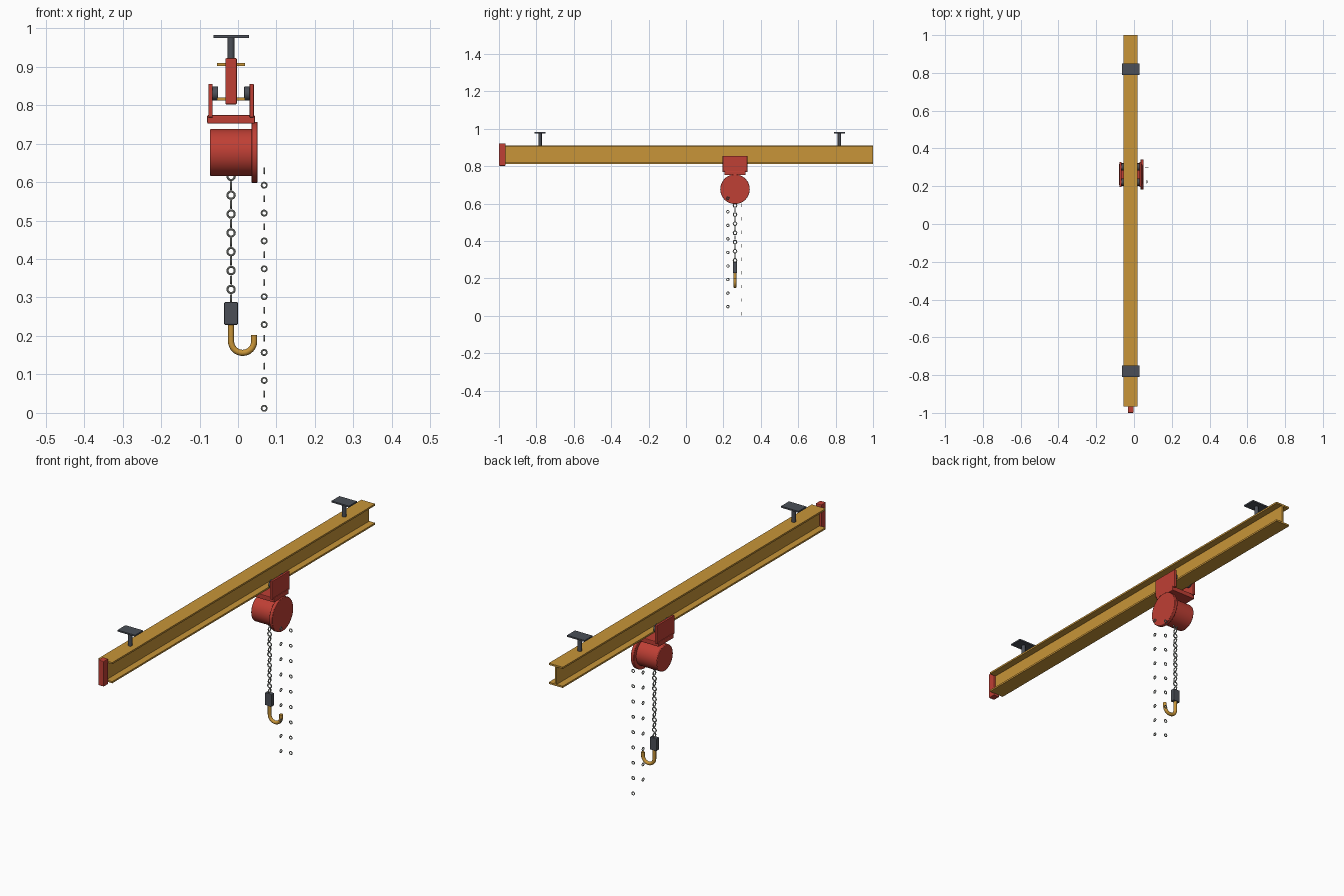
import bpy, bmesh, math
from mathutils import Vector, Matrix

if "Cube" in bpy.data.objects:
    bpy.data.objects.remove(bpy.data.objects["Cube"])

CX = -0.018   # beam centre line
HY = 0.262    # hoist position along the beam


def material(name, rgb):
    m = bpy.data.materials.new(name)
    m.use_nodes = True
    m.diffuse_color = (*rgb, 1)
    bsdf = next(n for n in m.node_tree.nodes if n.type == 'BSDF_PRINCIPLED')
    bsdf.inputs["Base Color"].default_value = (*rgb, 1)
    return m


OCHRE = material("ochre paint", (0.58, 0.30, 0.04))
RED = material("red paint", (0.52, 0.05, 0.035))
DARK = material("dark steel", (0.07, 0.078, 0.095))
GREY = material("chain steel", (0.35, 0.37, 0.34))


def finish(obj, name, mat, bevel=0, smooth=False):
    obj.name = name
    obj.data.materials.append(mat)
    if bevel:
        mod = obj.modifiers.new("soft edge", 'BEVEL')
        mod.width = bevel
        mod.segments = 2
        mod.limit_method = 'ANGLE'
    if smooth:
        bpy.ops.object.select_all(action='DESELECT')
        obj.select_set(True)
        bpy.context.view_layer.objects.active = obj
        bpy.ops.object.shade_smooth_by_angle(angle=math.radians(35))
    return obj


def box(name, mat, x, y, z, bevel=0):
    """Box from (min, max) pairs."""
    lo, hi = Vector((x[0], y[0], z[0])), Vector((x[1], y[1], z[1]))
    bpy.ops.mesh.primitive_cube_add(size=1, location=(lo + hi) / 2)
    obj = bpy.context.object
    for v in obj.data.vertices:
        v.co *= hi - lo
    return finish(obj, name, mat, bevel)


def cylinder(name, mat, radius, start, end, sides=48, bevel=0):
    a, b = Vector(start), Vector(end)
    turn = (b - a).to_track_quat('Z', 'Y').to_euler()
    bpy.ops.mesh.primitive_cylinder_add(vertices=sides, radius=radius, depth=(b - a).length,
                                        location=(a + b) / 2, rotation=turn)
    return finish(bpy.context.object, name, mat, bevel, True)


def links(name, rings, radius, wire):
    """Round chain links; each ring is (centre, axis letter)."""
    bm = bmesh.new()
    n, k = 20, 8
    for centre, axis in rings:
        turn = Matrix.Rotation(math.pi / 2, 4, 'Y' if axis == 'X' else 'X')
        place = Matrix.Translation(centre) @ turn
        grid = []
        for i in range(n):
            a = math.tau * i / n
            row = []
            for j in range(k):
                b = math.tau * j / k
                r = radius + wire * math.cos(b)
                row.append(bm.verts.new(place @ Vector((r * math.cos(a), r * math.sin(a), wire * math.sin(b)))))
            grid.append(row)
        for i in range(n):
            for j in range(k):
                i2, j2 = (i + 1) % n, (j + 1) % k
                bm.faces.new((grid[i][j], grid[i2][j], grid[i2][j2], grid[i][j2]))
    mesh = bpy.data.meshes.new(name)
    bm.to_mesh(mesh)
    bm.free()
    obj = bpy.data.objects.new(name, mesh)
    bpy.context.collection.objects.link(obj)
    return finish(obj, name, GREY, smooth=True)


# I-beam: one profile extruded along y
half, web, low, high, thick = 0.0365, 0.005, 0.812, 0.910, 0.008
right = [(half, low), (half, low + thick), (web, low + thick),
         (web, high - thick), (half, high - thick), (half, high)]
profile = right + [(-x, z) for x, z in reversed(right)]
bm = bmesh.new()
face = bm.faces.new([bm.verts.new((CX + x, -0.967, z)) for x, z in profile])
ext = bmesh.ops.extrude_face_region(bm, geom=[face])
bmesh.ops.translate(bm, vec=(0, 1.967, 0), verts=[g for g in ext['geom'] if isinstance(g, bmesh.types.BMVert)])
bmesh.ops.recalc_face_normals(bm, faces=bm.faces)
mesh = bpy.data.meshes.new("beam")
bm.to_mesh(mesh)
bm.free()
beam = bpy.data.objects.new("beam", mesh)
bpy.context.collection.objects.link(beam)
finish(beam, "beam", OCHRE)

# End stop and ceiling hangers
box("end_stop", RED, (CX - 0.015, CX + 0.015), (-1, -0.965), (0.802, 0.922), 0.003)
for label, y in (("front", -0.78), ("back", 0.82)):
    cylinder(label + "_hanger_rod", DARK, 0.009, (CX, y, 0.908), (CX, y, 0.977), 16)
    box(label + "_hanger_plate", DARK, (CX - 0.046, CX + 0.046), (y - 0.03, y + 0.03), (0.975, 0.982))

# Trolley: side plates, wheels and cross bar
for label, s in (("left", 1), ("right", -1)):
    xs = sorted((CX + s * 0.048, CX + s * 0.059))
    box(label + "_trolley_plate", RED, xs, (HY - 0.066, HY + 0.066), (0.768, 0.855), 0.002)
    for end, dy in (("front", -0.04), ("back", 0.04)):
        cylinder(f"{label}_{end}_wheel", DARK, 0.018, (CX + s * 0.034, HY + dy, 0.830),
                 (CX + s * 0.049, HY + dy, 0.830), 24, 0.001)
box("trolley_cross_bar", RED, (CX - 0.062, CX + 0.062), (HY - 0.056, HY + 0.056), (0.752, 0.774), 0.003)

# Hoist drum and its round cover
cylinder("hoist_drum", RED, 0.061, (-0.073, HY, 0.677), (0.037, HY, 0.677), 48, 0.003)
cylinder("hoist_cover", RED, 0.079, (0.035, HY, 0.677), (0.051, HY, 0.677), 48, 0.002)

# Load chain with alternating links
links("load_chain", [((CX, HY, 0.615 - 0.0245 * i), 'X' if i % 2 else 'Y') for i in range(14)], 0.0095, 0.0027)

# Hook block and hook
box("hook_block", DARK, (CX - 0.018, CX + 0.018), (HY - 0.011, HY + 0.011), (0.229, 0.288), 0.003)
path = [(CX, 0.235)]
for i in range(17):
    a = math.pi + math.pi * i / 16
    path.append((0.012 + 0.030 * math.cos(a), 0.186 + 0.030 * math.sin(a)))
path.append((0.042, 0.202))
curve = bpy.data.curves.new("hook", 'CURVE')
curve.dimensions = '3D'
curve.bevel_depth = 0.008
curve.bevel_resolution = 4
curve.use_fill_caps = True
spline = curve.splines.new('POLY')
spline.points.add(len(path) - 1)
for p, (x, z) in zip(spline.points, path):
    p.co = (x, HY, z, 1)
hook = bpy.data.objects.new("hook", curve)
bpy.context.collection.objects.link(hook)
finish(hook, "hook", OCHRE)

# Hand chain: two strands of spaced links
strands = (("front", -0.038, 0.629, 'X'), ("back", 0.036, 0.592, 'Y'))
for label, dy, top, axis in strands:
    links(label + "_hand_chain", [((0.068, HY + dy, top - 0.0725 * i), axis) for i in range(9)], 0.0068, 0.0022)
